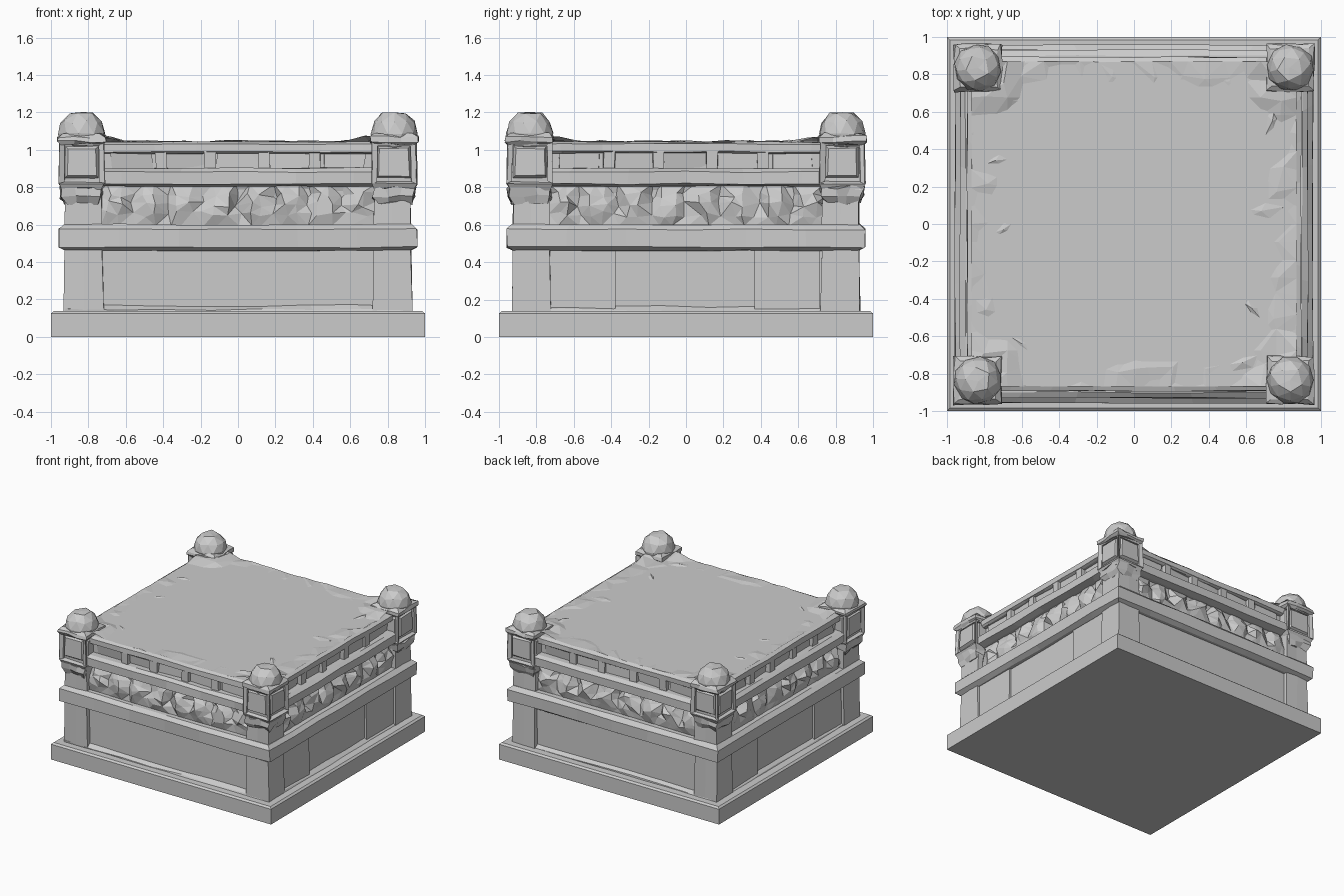
import bpy, bmesh, random
from math import radians, pi
from mathutils import Matrix, Vector

random.seed(7)
if "Cube" in bpy.data.objects:
    bpy.data.objects.remove(bpy.data.objects["Cube"])

stone = bpy.data.materials.new("grey stone")
stone.use_nodes = True
colour = (0.6, 0.6, 0.6, 1)
stone.diffuse_color = colour
stone.node_tree.nodes["Principled BSDF"].inputs["Base Color"].default_value = colour
stone.node_tree.nodes["Principled BSDF"].inputs["Roughness"].default_value = 0.9


def finish(bm, name, jitter=0.0, matrix=None):
    """Chip the vertices a little and turn the bmesh into a flat-shaded object."""
    for v in bm.verts:
        v.co += Vector([random.uniform(-jitter, jitter) for _ in range(3)])
    if matrix:
        bm.transform(matrix)
    bmesh.ops.recalc_face_normals(bm, faces=bm.faces)
    mesh = bpy.data.meshes.new(name)
    bm.to_mesh(mesh)
    bm.free()
    mesh.materials.append(stone)
    ob = bpy.data.objects.new(name, mesh)
    bpy.context.collection.objects.link(ob)
    return ob


def square_loft(profile, centre=(0, 0), cuts=0):
    """Stack of square rings from (half width, height) pairs, capped at both ends."""
    bm = bmesh.new()
    cx, cy = centre
    rings = [[bm.verts.new((cx + sx * h, cy + sy * h, z))
              for sx, sy in ((-1, -1), (1, -1), (1, 1), (-1, 1))] for h, z in profile]
    for a, b in zip(rings, rings[1:]):
        for i in range(4):
            j = (i + 1) % 4
            bm.faces.new((a[i], a[j], b[j], b[i]))
    bm.faces.new(rings[0][::-1])
    bm.faces.new(rings[-1])
    if cuts:
        ring_edges = [e for e in bm.edges if abs(e.verts[0].co.z - e.verts[1].co.z) < 1e-4]
        bmesh.ops.subdivide_edges(bm, edges=ring_edges, cuts=cuts)
    return bm


def box(x0, x1, y0, y1, z0, z1):
    bm = bmesh.new()
    bmesh.ops.create_cube(bm, size=1)
    for v in bm.verts:
        v.co = ((x0 + x1) / 2 + v.co.x * (x1 - x0), (y0 + y1) / 2 + v.co.y * (y1 - y0),
                (z0 + z1) / 2 + v.co.z * (z1 - z0))
    return bm


# Horizontal courses, bottom to top
finish(square_loft([(1.0, 0), (1.0, 0.125), (0.985, 0.138)]), "plinth")
finish(square_loft([(0.93, 0.13), (0.925, 0.145), (0.89, 0.168)], cuts=6), "foot_skirting", 0.006)
finish(square_loft([(0.895, 0.13), (0.895, 0.5)]), "lower_wall")
finish(square_loft([(0.92, 0.462), (0.957, 0.48), (0.957, 0.575), (0.925, 0.602)], cuts=5),
       "middle_moulding", 0.004)
finish(square_loft([(0.85, 0.59), (0.85, 0.99)]), "upper_core")
finish(square_loft([(0.88, 0.805), (0.93, 0.818), (0.93, 0.882), (0.90, 0.902)], cuts=5),
       "rail_ledge", 0.004)
finish(square_loft([(0.875, 0.98), (0.893, 0.99), (0.893, 1.03), (0.865, 1.042)], cuts=7),
       "top_rail", 0.004)


def draped_band():
    """Creased, bulging band of stone folds along one side."""
    bm = bmesh.new()
    columns = 25
    rows = [(0.595, 0.885), (0.655, 0.905), (0.71, 0.915), (0.76, 0.895), (0.815, 0.86)]
    grid = []
    for i in range(columns):
        x = -0.75 + 1.5 * i / (columns - 1)
        crease = 0.045 if i % 3 == 0 else 0.0
        line = []
        for k, (z, out) in enumerate(rows):
            inner = 0 < k < len(rows) - 1
            wobble = random.uniform(-0.018, 0.01) if inner else 0
            line.append(bm.verts.new((x + random.uniform(-0.02, 0.02), -out - wobble
                                      + (crease if k > 1 else crease * 0.3) * inner,
                                      z + random.uniform(-0.018, 0.018) * inner)))
        grid.append(line)
    for a, b in zip(grid, grid[1:]):
        for k in range(len(rows) - 1):
            bm.faces.new((a[k], b[k], b[k + 1], a[k + 1]))
    bmesh.ops.triangulate(bm, faces=bm.faces)
    return bm


# Parts repeated on all four sides
for n, side in enumerate(("front", "left", "back", "right")):
    turn = Matrix.Rotation(n * pi / 2, 4, "Z")
    finish(draped_band(), side + "_draped_band", 0, turn)
    for x in (-0.41, -0.148, 0.14, 0.41):
        finish(box(x - 0.03, x + 0.03, -0.888, -0.84, 0.89, 0.995), side + "_rail_post", 0.004, turn)
    # Sloping chipped backs inside the rail openings
    for x in (-0.57, -0.28, 0, 0.275, 0.57):
        bm = box(x - 0.11, x + 0.11, -0.86, -0.82, 0.89, 0.99)
        finish(bm, side + "_opening_back", 0.013, turn)
    if n % 2:
        for x in (-0.55, 0.54):
            finish(box(x - 0.175, x + 0.175, -0.91, -0.88, 0.14, 0.47), side + "_wall_slab", 0.003, turn)


def corner_block(cx, cy):
    """Square block with a sunken frame and a raised stud on every side."""
    bm = square_loft([(0.105, 0.785), (0.122, 0.82), (0.118, 1.05)], (cx, cy))
    faces = [f for f in bm.faces if abs(f.normal.z) < 0.3 and f.calc_area() > 0.04]
    for thickness, depth in ((0.03, 0), (0.014, -0.028), (0.028, 0), (0.018, 0.022)):
        bmesh.ops.inset_individual(bm, faces=faces, thickness=thickness, depth=depth)
    return bm


# Corner pillars, corbels, framed blocks, caps and domes
for sx, xname in ((-1, "right"), (1, "left")):
    for sy, yname in ((-1, "front"), (1, "back")):
        name = yname + "_" + xname
        cx, cy = sx * 0.835, sy * 0.835
        c = sx * 0.825, sy * 0.825
        finish(square_loft([(0.105, 0.13), (0.10, 0.47)], c, 1), name + "_lower_pillar", 0.004)
        finish(square_loft([(0.10, 0.59), (0.095, 0.82)], c, 1), name + "_upper_pillar", 0.004)
        finish(square_loft([(0.088, 0.715), (0.108, 0.75), (0.112, 0.80)], (cx, cy), 2),
               name + "_corbel", 0.013)
        bm = corner_block(cx, cy)
        finish(bm, name + "_block", 0.004)
        finish(square_loft([(0.112, 1.03), (0.128, 1.045), (0.125, 1.07), (0.10, 1.09)],
                           (cx, cy), 2), name + "_cap", 0.007)
        bm = bmesh.new()
        bmesh.ops.create_icosphere(bm, subdivisions=2, radius=0.126)
        for v in bm.verts:
            v.co.z = min(v.co.z, 0.112)
        bm.transform(Matrix.Translation((cx, cy, 1.088)) @ Matrix.Rotation(random.random(), 4, "Z"))
        finish(bm, name + "_dome", 0.005)

# Deck with a worn, uneven edge that climbs towards the corners
bm = bmesh.new()
bmesh.ops.create_grid(bm, x_segments=18, y_segments=18, size=0.87)
for v in bm.verts:
    far, near = max(abs(v.co.x), abs(v.co.y)), min(abs(v.co.x), abs(v.co.y))
    v.co.z = 1.032
    if far > 0.85:
        v.co.z = 1.042 + random.uniform(-0.004, 0.01)
    elif far > 0.75:
        v.co.z += random.uniform(-0.004, 0.022)
        v.co.x += random.uniform(-0.03, 0.03)
        v.co.y += random.uniform(-0.03, 0.03)
    if near > 0.6:
        v.co.z += 0.03 * random.uniform(0.4, 1.2)
bmesh.ops.triangulate(bm, faces=[f for f in bm.faces if max(map(abs, f.calc_center_median())) > 0.7])
finish(bm, "deck")

# Broken flakes lying on the deck
flakes = [(0.68, 0.07, 0.13, 10), (0.63, -0.45, 0.11, -50), (-0.7, -0.03, 0.09, 35),
          (-0.6, -0.64, 0.15, -48), (-0.74, 0.34, 0.1, 5), (0.74, 0.55, 0.11, 80),
          (-0.66, 0.66, 0.15, 45), (0.58, -0.74, 0.14, 25), (0.5, 0.76, 0.16, -20)]
for x, y, size, angle in flakes:
    bm = bmesh.new()
    bmesh.ops.create_icosphere(bm, subdivisions=1, radius=1)
    place = (Matrix.Translation((x, y, 1.03)) @ Matrix.Rotation(radians(angle), 4, "Z")
             @ Matrix.Diagonal((size, size * 0.4, 0.022, 1)))
    for v in bm.verts:
        v.co *= random.uniform(0.6, 1.1)
    finish(bm, "deck_flake", 0, place)
